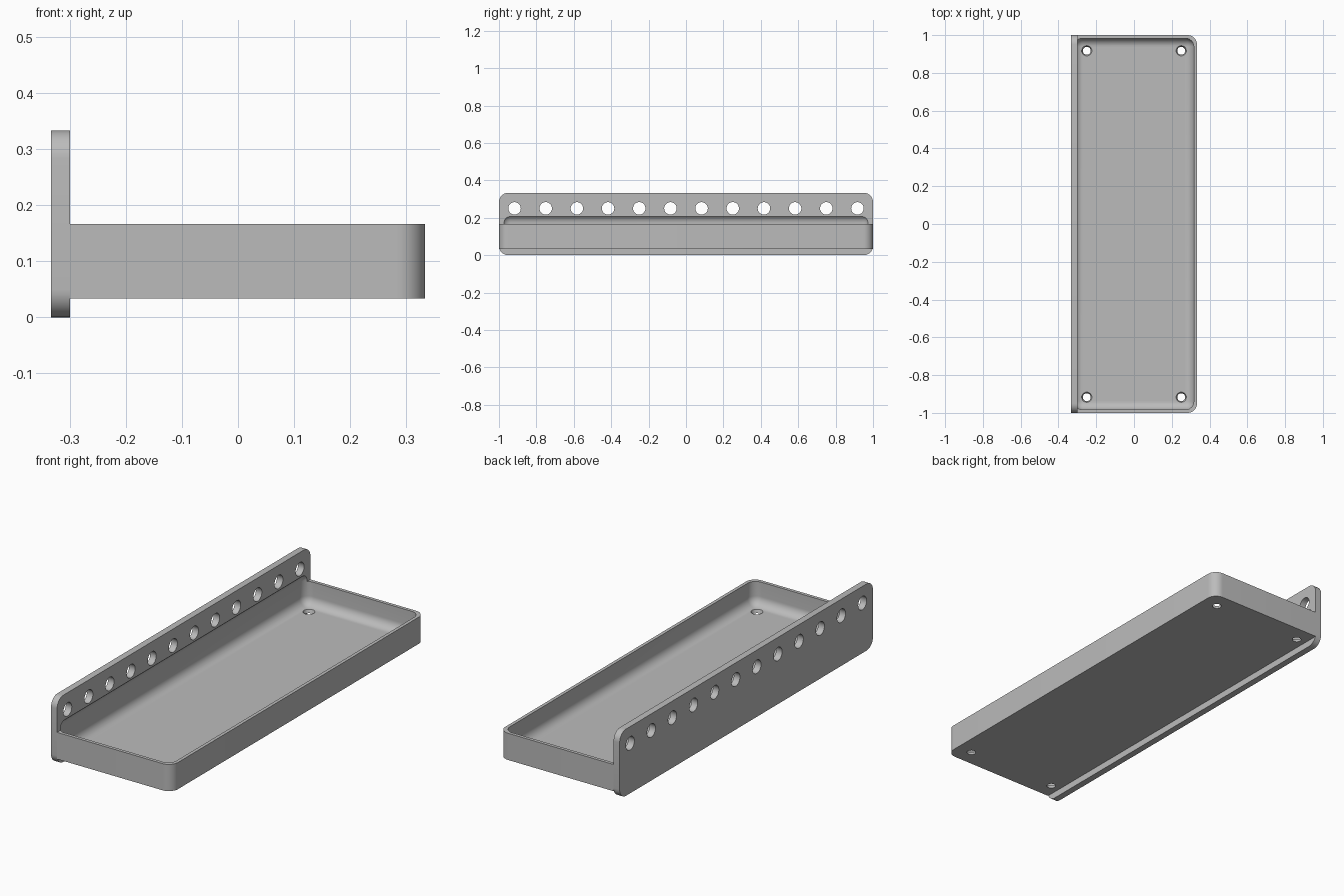
import bpy, bmesh, math
from mathutils import Vector, Matrix

if "Cube" in bpy.data.objects:
    bpy.data.objects.remove(bpy.data.objects["Cube"], do_unlink=True)

grey = bpy.data.materials.new("light grey")
grey.use_nodes = True
colour = (0.5, 0.5, 0.5, 1)
grey.diffuse_color = colour
grey.node_tree.nodes["Principled BSDF"].inputs["Base Color"].default_value = colour


def finish(name, bm):
    mesh = bpy.data.meshes.new(name)
    bm.to_mesh(mesh)
    bm.free()
    mesh.materials.append(grey)
    obj = bpy.data.objects.new(name, mesh)
    bpy.context.collection.objects.link(obj)
    return obj


def rounded_box(name, low, high, radius, rule, segments=10):
    """Box between two corners; edges that pass the rule are rounded."""
    low, high = Vector(low), Vector(high)
    bm = bmesh.new()
    bmesh.ops.create_cube(bm, size=1)
    for v in bm.verts:
        v.co = (low + high) / 2 + v.co * (high - low)
    edges = [e for e in bm.edges if rule(e.verts[0].co, e.verts[1].co)]
    bmesh.ops.bevel(bm, geom=edges, offset=radius, segments=segments,
                    profile=0.5, affect='EDGES')
    return finish(name, bm)


def pins(name, points, axis, r1, r2, depth):
    """Set of cylinders or cones used to drill holes."""
    bm = bmesh.new()
    turn = Vector((0, 0, 1)).rotation_difference(Vector(axis)).to_matrix().to_4x4()
    for p in points:
        bmesh.ops.create_cone(bm, cap_ends=True, segments=32, radius1=r1, radius2=r2,
                              depth=depth, matrix=Matrix.Translation(p) @ turn)
    return finish(name, bm)


def cut(obj, cutter):
    mod = obj.modifiers.new("cut", 'BOOLEAN')
    mod.operation, mod.solver, mod.object = 'DIFFERENCE', 'EXACT', cutter
    bpy.context.view_layer.objects.active = obj
    bpy.ops.object.modifier_apply(modifier=mod.name)


W, T = 1 / 3, 1 / 30      # half width, plate thickness
R = 0.05                  # corner radius
JOIN = T - W              # plane where tray meets plate

# Upright mounting plate, rounded in side outline
plate = rounded_box("mounting_plate", (-W, -1, 0), (JOIN, 1, W), R,
                    lambda a, b: abs(a.x - b.x) > 0.01)
# Tray body, rounded at its two outer corners
tray = rounded_box("tray", (JOIN, -1, T), (W, 1, W / 2), R,
                   lambda a, b: abs(a.z - b.z) > 0.01 and a.x > 0)

# Rounded hollow, which also bites a shallow recess into the plate
hollow = rounded_box("hollow_cutter", (T / 2 - W, T / 2 - 1, 1.5 * T),
                     (W - T / 2, 1 - T / 2, 6.5 * T), 0.045, lambda a, b: True)
# Row of mounting holes and four drain holes
row = pins("row_cutter", [(-W + T / 2, (i - 5.5) / 6, 0.25) for i in range(12)],
           (1, 0, 0), T, T, 0.1)
drains = pins("drain_cutter", [(x, y, 1.25 * T) for x in (-0.25, 0.25)
                               for y in (-0.917, 0.917)],
              (0, 0, 1), 0.02, 0.028, 0.022)

for obj, cutters in ((plate, (hollow, row)), (tray, (hollow, drains))):
    for c in cutters:
        cut(obj, c)
for c in (hollow, row, drains):
    bpy.data.objects.remove(c, do_unlink=True)

# Smooth fillets, crisp edges
for obj in (plate, tray):
    bpy.ops.object.select_all(action='DESELECT')
    obj.select_set(True)
    bpy.context.view_layer.objects.active = obj
    bpy.ops.object.shade_smooth_by_angle(angle=math.radians(30))
